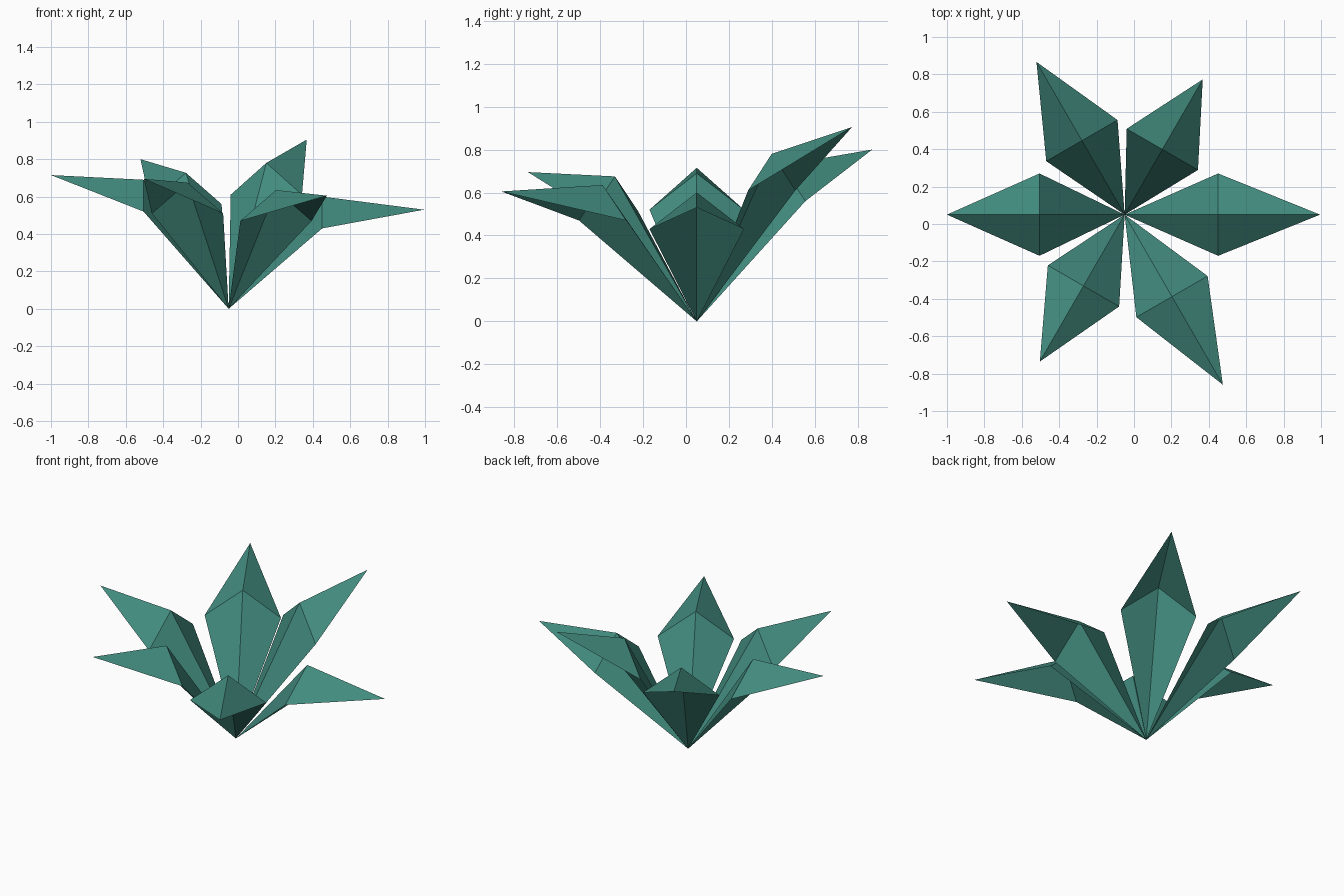
import bpy
from math import cos, sin, radians

if "Cube" in bpy.data.objects:
    bpy.data.objects.remove(bpy.data.objects["Cube"])

ROOT = (-0.05, 0.05, 0.0)   # all leaves spring from here
HALF_WIDTH = 0.22

mat = bpy.data.materials.new("leaf_green")
mat.diffuse_color = (0.055, 0.26, 0.21, 1)
mat.use_nodes = True
mat.node_tree.nodes["Principled BSDF"].inputs["Base Color"].default_value = mat.diffuse_color


def leaf(name, angle, mid_r, side_z, mid_z, tip_r, tip_z):
    """Kite-shaped leaf of four facets, folded up along its midrib."""
    c, s = cos(radians(angle)), sin(radians(angle))

    def at(r, w, z):
        return (ROOT[0] + r * c - w * s, ROOT[1] + r * s + w * c, z)

    verts = [ROOT, at(mid_r, -HALF_WIDTH, side_z), at(mid_r, 0, mid_z),
             at(mid_r, HALF_WIDTH, side_z), at(tip_r, 0, tip_z)]
    faces = [(0, 1, 2), (0, 2, 3), (1, 4, 2), (2, 4, 3)]
    mesh = bpy.data.meshes.new(name)
    mesh.from_pydata(verts, [], faces)
    mesh.materials.append(mat)
    obj = bpy.data.objects.new(name, mesh)
    bpy.context.collection.objects.link(obj)


# Six leaves: angle, midrib reach, edge height, ridge height, tip reach, tip height
leaf("leaf_right", 0, 0.50, 0.43, 0.60, 1.045, 0.53)
leaf("leaf_back_right", 60, 0.403, 0.61, 0.78, 0.835, 0.905)
leaf("leaf_back_left", 120, 0.457, 0.56, 0.727, 0.943, 0.80)
leaf("leaf_left", 180, 0.455, 0.52, 0.69, 0.95, 0.715)
leaf("leaf_front_left", 240, 0.44, 0.51, 0.675, 0.907, 0.695)
leaf("leaf_front_right", 300, 0.506, 0.47, 0.635, 1.05, 0.605)
